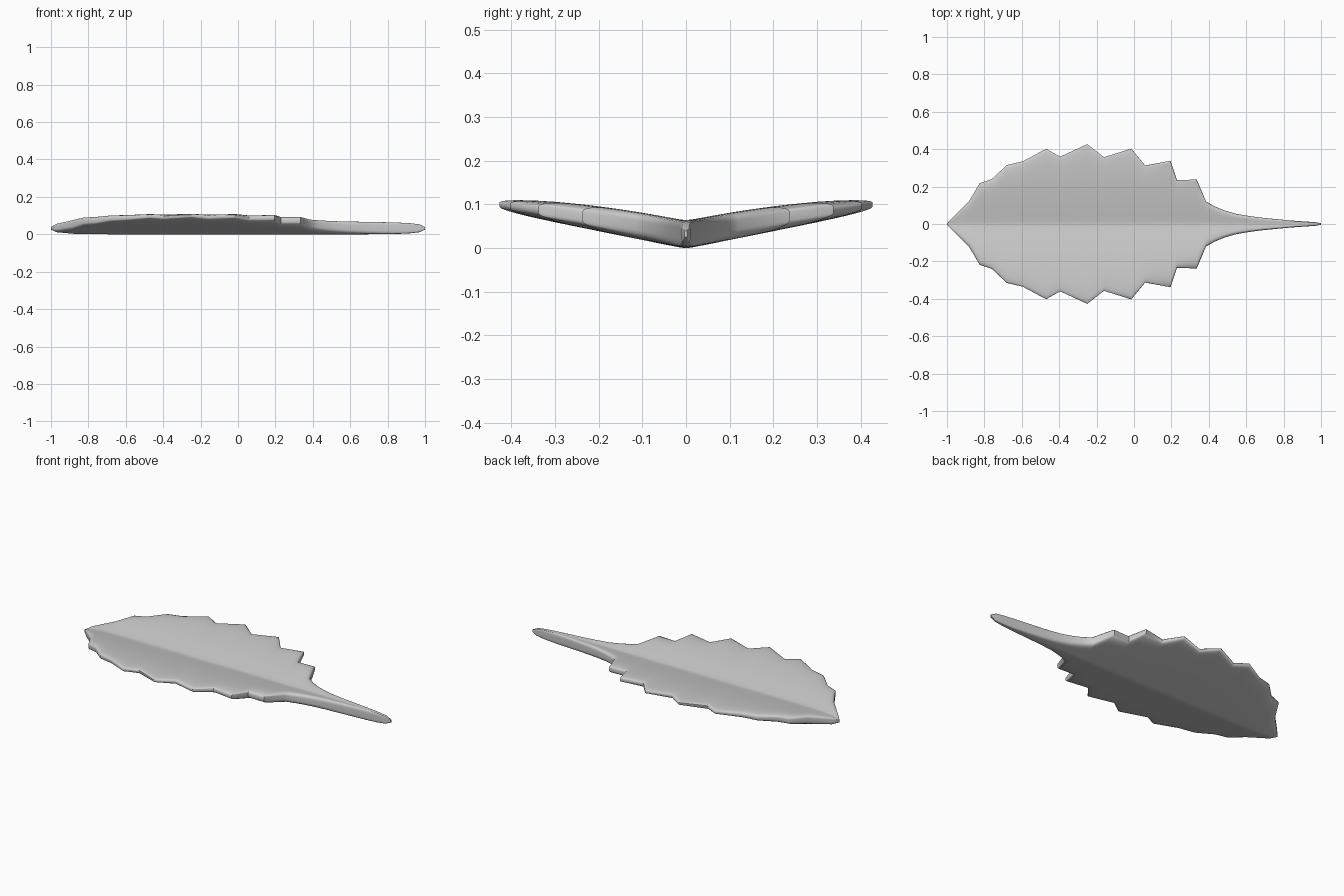
import bpy, bmesh, math

if "Cube" in bpy.data.objects:
    bpy.data.objects.remove(bpy.data.objects["Cube"])

# half outline of the serrated leaf and its stem: (x, half width)
OUTLINE = [(-1, .004), (-.97, .035), (-.88, .125), (-.825, .218), (-.76, .24),
           (-.68, .315), (-.595, .335), (-.47, .402), (-.395, .36), (-.25, .427),
           (-.16, .357), (-.015, .403), (.06, .313), (.195, .338), (.23, .234),
           (.335, .238), (.385, .121), (.43, .095), (.48, .074), (.54, .056),
           (.60, .045), (.68, .034), (.76, .026), (.85, .018), (.92, .013),
           (.97, .01), (1, .004)]
COLUMNS = [0, .04, .12, .25, .4, .55, .7, .82, .91, .96, .99, 1]


def point(x, w, u, side):
    """Surface point: shallow V fold, thinning to a rounded margin."""
    y = w * u
    r = math.sqrt(y * y + .0001) - .01
    mid = .032 + .205 * r - .1 * y * y
    end = (1 - min(1, abs(x)) ** 12) ** .5 * .78 + .22
    margin = .35 + .65 * math.sqrt(max(0, 1 - u ** 8))
    half = (.032 - .09 * y * y) * end * margin
    return (x, y, mid + side * half)


# one half of the leaf, lofted from cross-sections
bm = bmesh.new()
rings = []
for x, w in OUTLINE:
    top = [point(x, w, u, 1) for u in COLUMNS]
    bottom = [point(x, w, u, -1) for u in reversed(COLUMNS)]
    rings.append([bm.verts.new(p) for p in top + bottom])
for a, b in zip(rings, rings[1:]):
    for i in range(len(a) - 1):
        bm.faces.new((a[i], b[i], b[i + 1], a[i + 1]))
bm.faces.new(rings[0])
bm.faces.new(rings[-1][::-1])
bmesh.ops.recalc_face_normals(bm, faces=bm.faces)
if sum(f.normal.z for f in bm.faces if f.calc_center_median().z > .1) < 0:
    bmesh.ops.reverse_faces(bm, faces=bm.faces)

# mirror across the midrib
mesh = bpy.data.meshes.new("leaf")
bm.to_mesh(mesh)
bm.free()
leaf = bpy.data.objects.new("leaf", mesh)
bpy.context.collection.objects.link(leaf)
mirror = leaf.modifiers.new("mirror", 'MIRROR')
mirror.use_axis = (False, True, False)
mirror.merge_threshold = .0001

bpy.context.view_layer.objects.active = leaf
leaf.select_set(True)
bpy.ops.object.modifier_apply(modifier=mirror.name)
bpy.ops.object.shade_smooth_by_angle(angle=math.radians(50))
